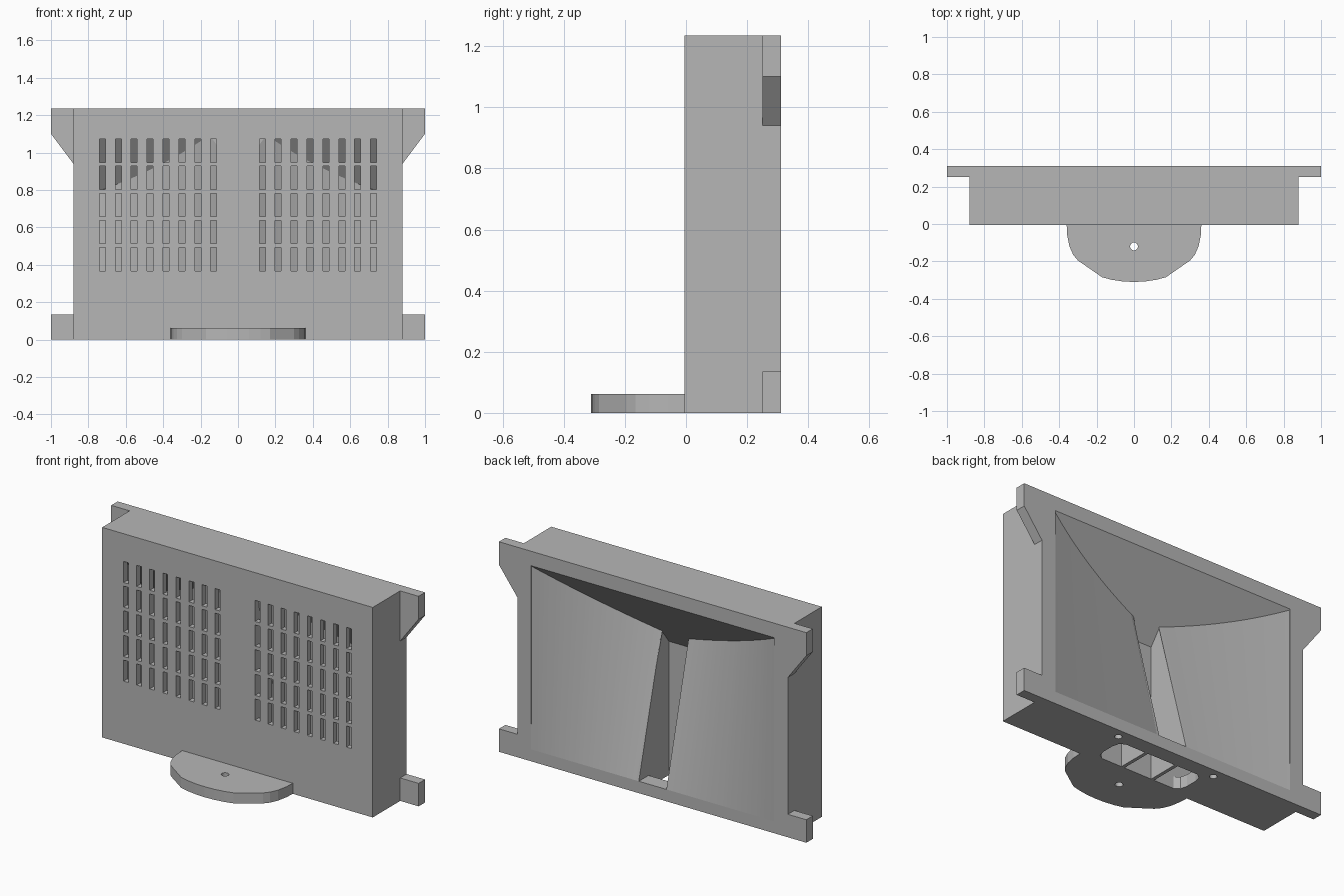
import bpy, bmesh
from mathutils import Vector

cube = bpy.data.objects.get("Cube")
if cube:
    bpy.data.objects.remove(cube, do_unlink=True)

grey = bpy.data.materials.new("grey_plastic")
grey.use_nodes = True
grey.diffuse_color = (0.47, 0.47, 0.47, 1)
grey.node_tree.nodes["Principled BSDF"].inputs["Base Color"].default_value = (0.47, 0.47, 0.47, 1)

FRONT, BACK, TOP = -0.005, 0.31, 1.235
INNER = 0.03            # inside of the front wall
FLOOR = 0.07            # top of the floor
SLOPE = 1.3             # steepness of the inner roofs
TWIST = 0.2625          # how fast the ramps deepen with height
SLOT, EDGE = 0.09, 0.8  # half widths of the centre channel and rear opening


def finish(name, bm):
    bmesh.ops.recalc_face_normals(bm, faces=bm.faces)
    mesh = bpy.data.meshes.new(name)
    bm.to_mesh(mesh)
    bm.free()
    mesh.materials.append(grey)
    obj = bpy.data.objects.new(name, mesh)
    bpy.context.collection.objects.link(obj)
    return obj


def loft(bm, rings):
    """Skin a row of equal closed rings and cap both ends."""
    rows = [[bm.verts.new(p) for p in ring] for ring in rings]
    n = len(rows[0])
    for a, b in zip(rows, rows[1:]):
        for i in range(n):
            j = (i + 1) % n
            bm.faces.new((a[i], a[j], b[j], b[i]))
    bm.faces.new(rows[0])
    bm.faces.new(rows[-1])


def box(bm, x0, x1, y0, y1, z0, z1):
    loft(bm, [[(x, y0, z0), (x, y1, z0), (x, y1, z1), (x, y0, z1)] for x in (x0, x1)])


def cylinder(bm, centre, radius, axis, length):
    """A drill along y or z."""
    ret = bmesh.ops.create_cone(bm, cap_ends=True, segments=24, radius1=radius,
                                radius2=radius, depth=length)
    for v in ret["verts"]:
        if axis == "y":
            v.co = Vector((v.co.x, v.co.z, v.co.y))
        v.co += Vector(centre)


def cut(obj, name, bm):
    tool = finish(name, bm)
    tool.hide_render = True
    mod = obj.modifiers.new(name, "BOOLEAN")
    mod.operation, mod.solver, mod.object = "DIFFERENCE", "EXACT", tool
    bpy.context.view_layer.objects.active = obj
    bpy.ops.object.modifier_apply(modifier=mod.name)
    bpy.data.objects.remove(tool, do_unlink=True)


def depth_rate(x):
    return TWIST * (EDGE - x) / (EDGE - SLOT)


def opening_ring(side, x):
    """Section of the rear opening: twisted ramp below, sloped roof above."""
    rate, roof = depth_rate(x), 1.15
    a = SLOPE * rate
    z = (roof + FLOOR * a) / (1 + a)
    pts = [(BACK, FLOOR), (BACK - rate * (z - FLOOR), z), (BACK, roof),
           (BACK + 0.04, roof), (BACK + 0.04, FLOOR)]
    return [(side * x, y, h) for y, h in pts]


def chamber_ring(side, x):
    """Section of the closed chamber between the vents and the ramp."""
    rate, roof, rear = max(depth_rate(x), 0), 1.10, BACK - 0.03
    a = SLOPE * rate
    z = (roof - SLOPE * (rear - INNER) - FLOOR * a) / (1 - a)
    y = rear - rate * (z - FLOOR)
    top = roof
    if y < INNER + 0.002:
        y = INNER + 0.002
        z = FLOOR + (rear - y) / rate
        top = z + 0.002
    pts = [(INNER, FLOOR), (rear, FLOOR), (y, z), (INNER, top)]
    return [(side * x, py, h) for py, h in pts]


def spread(a, b, n):
    return [a + (b - a) * i / n for i in range(n + 1)]


# Main body
bm = bmesh.new()
box(bm, -0.88, 0.88, FRONT, BACK, 0, TOP)
body = finish("body", bm)

# Chambers and rear ramps, both sides
for side in (-1, 1):
    bm = bmesh.new()
    loft(bm, [chamber_ring(side, x) for x in spread(0.11, 0.79, 32)])
    cut(body, "chamber_cutter", bm)
    bm = bmesh.new()
    loft(bm, [opening_ring(side, x) for x in spread(SLOT - 0.005, EDGE - 0.01, 32)])
    cut(body, "ramp_cutter", bm)

# Centre channel, open to the rear and the bottom
channel = [(INNER, -0.05), (0.22, -0.05), (0.22, FLOOR), (BACK + 0.04, FLOOR),
           (BACK + 0.04, 1.15), (BACK, 1.15), (INNER, 1.15 - SLOPE * (BACK - INNER))]
bm = bmesh.new()
loft(bm, [[(x, y, z) for y, z in channel] for x in (-SLOT, SLOT)])
cut(body, "channel_cutter", bm)

# Bottom ports with rounded outer corners
port = [(0.11, INNER), (0.24, INNER), (0.27, 0.05), (0.28, 0.09),
        (0.28, 0.16), (0.27, 0.2), (0.24, 0.22), (0.11, 0.22)]
for side in (-1, 1):
    bm = bmesh.new()
    loft(bm, [[(side * x, y, z) for x, y in port] for z in (-0.05, FLOOR + 0.01)])
    cut(body, "port_cutter", bm)

# Vent slots in the front wall
bm = bmesh.new()
for side in (-1, 1):
    for col in range(8):
        x = side * (0.13 + 0.085 * col)
        for row in range(5):
            z = 0.43 + 0.145 * row
            box(bm, x - 0.016, x + 0.016, FRONT - 0.03, INNER + 0.004, z - 0.062, z + 0.062)
cut(body, "vent_cutter", bm)

# Screw holes in the underside
bm = bmesh.new()
for side in (-1, 1):
    cylinder(bm, (side * 0.32, 0.255, 0), 0.02, "z", 0.1)
cut(body, "screw_cutter", bm)

# Mounting ears
upper = [(0.88, TOP), (1, TOP), (1, 1.10), (0.88, 0.94)]
lower = [(0.88, 0.135), (1, 0.135), (1, 0), (0.88, 0)]
for label, side in (("right", -1), ("left", 1)):
    for level, outline, hole in (("upper", upper, 1.17), ("lower", lower, 0.07)):
        bm = bmesh.new()
        loft(bm, [[(side * x, y, z) for x, z in outline] for y in (0.25, BACK)])
        ear = finish(f"{level}_{label}_ear", bm)
        bm = bmesh.new()
        cylinder(bm, (side * 0.94, 0.28, hole), 0.022, "y", 0.2)
        cut(ear, "ear_hole_cutter", bm)

# Front foot with a screw hole
half = [(0.36, FRONT), (0.357, -0.06), (0.345, -0.12), (0.325, -0.165), (0.3, -0.195),
        (0.17, -0.285), (0.12, -0.298), (0.06, -0.307)]
outline = half + [(0, -0.31)] + [(-x, y) for x, y in reversed(half)]
bm = bmesh.new()
loft(bm, [[(x, y, z) for x, y in outline] for z in (0, 0.062)])
foot = finish("front_foot", bm)
bm = bmesh.new()
cylinder(bm, (0, -0.12, 0.03), 0.021, "z", 0.2)
cut(foot, "foot_hole_cutter", bm)
